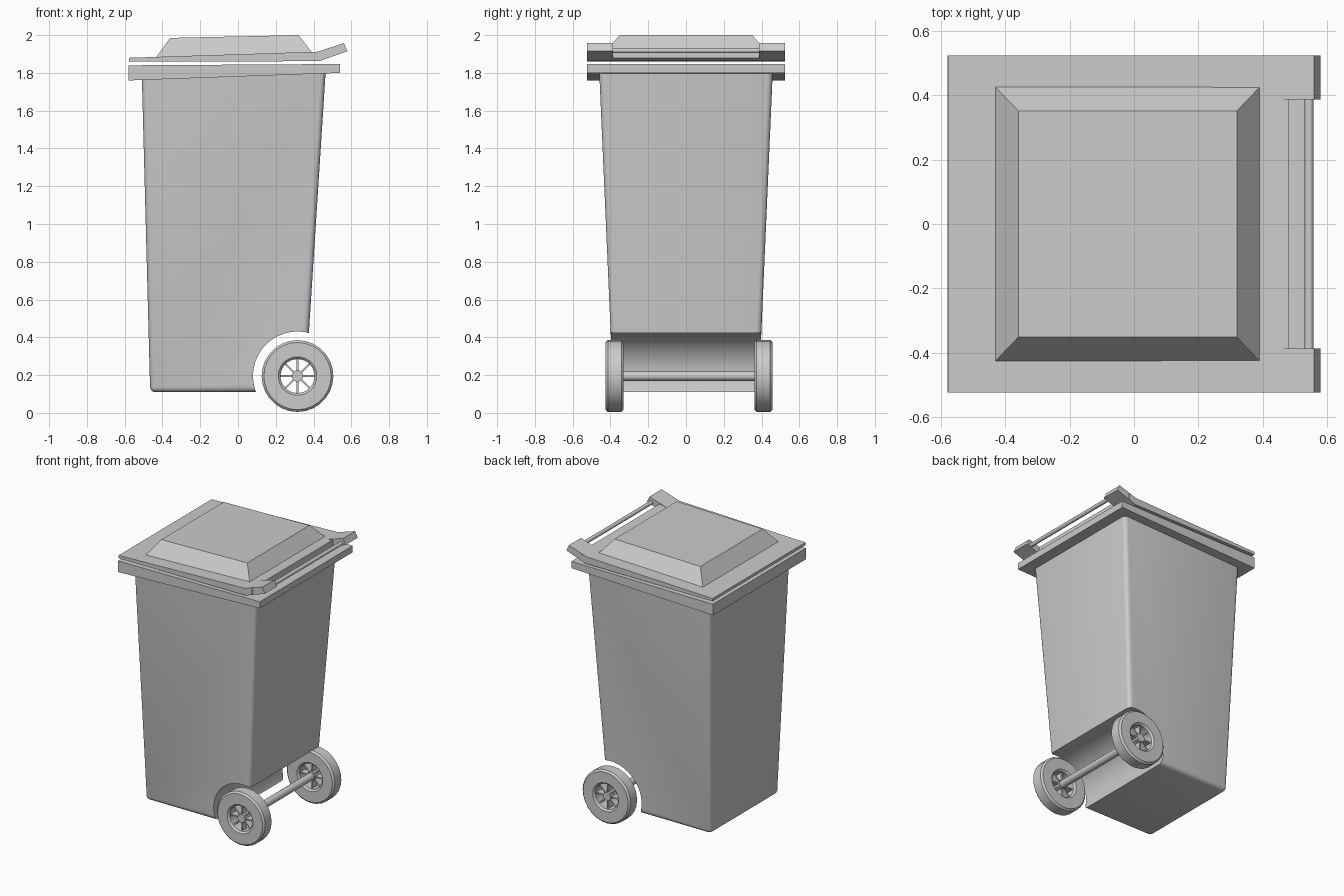
import bpy, bmesh, math
from mathutils import Matrix, Vector

cube = bpy.data.objects.get("Cube")
if cube:
    bpy.data.objects.remove(cube, do_unlink=True)

grey = bpy.data.materials.new("grey plastic")
grey.use_nodes = True
colour = (0.6, 0.6, 0.6, 1)
grey.diffuse_color = colour
grey.node_tree.nodes["Principled BSDF"].inputs["Base Color"].default_value = colour

AXLE = Vector((0.315, 0, 0.195))
ALONG_Y = Matrix.Rotation(math.pi / 2, 4, "X")


def finish(name, bm, smooth=None):
    bmesh.ops.recalc_face_normals(bm, faces=bm.faces)
    mesh = bpy.data.meshes.new(name)
    bm.to_mesh(mesh)
    bm.free()
    mesh.materials.append(grey)
    obj = bpy.data.objects.new(name, mesh)
    bpy.context.collection.objects.link(obj)
    if smooth:
        smooth_edges(obj, smooth)
    return obj


def smooth_edges(obj, degrees):
    bpy.ops.object.select_all(action="DESELECT")
    obj.select_set(True)
    bpy.context.view_layer.objects.active = obj
    bpy.ops.object.shade_smooth_by_angle(angle=math.radians(degrees))


def extrude_profile(name, profile, y0, y1):
    """Side profile in x, z pulled from y0 to y1."""
    bm = bmesh.new()
    face = bm.faces.new([bm.verts.new((x, y0, z)) for x, z in profile])
    out = bmesh.ops.extrude_face_region(bm, geom=[face])
    moved = [v for v in out["geom"] if isinstance(v, bmesh.types.BMVert)]
    bmesh.ops.translate(bm, verts=moved, vec=(0, y1 - y0, 0))
    return finish(name, bm)


def frustum(low, high):
    """Eight-cornered block; each end is (x0, x1, half_y, z at x0, z at x1)."""
    bm = bmesh.new()
    rings = [[bm.verts.new(p) for p in ((x0, -y, za), (x1, -y, zb), (x1, y, zb), (x0, y, za))]
             for x0, x1, y, za, zb in (low, high)]
    bm.faces.new(rings[0])
    bm.faces.new(rings[1])
    for i in range(4):
        j = (i + 1) % 4
        bm.faces.new((rings[0][i], rings[0][j], rings[1][j], rings[1][i]))
    return bm


def rod(name, centre, radius, length, sides=16, smooth=40):
    bm = bmesh.new()
    bmesh.ops.create_cone(bm, cap_ends=True, segments=sides, radius1=radius, radius2=radius,
                          depth=length, matrix=Matrix.Translation(centre) @ ALONG_Y)
    return finish(name, bm, smooth)


# Tapered bin body with rounded edges
bm = frustum((-0.465, 0.355, 0.385, 0.11, 0.11), (-0.51, 0.465, 0.46, 1.82, 1.82))
rounded = [e for e in bm.edges if min(v.co.z for v in e.verts) < 1]
bmesh.ops.bevel(bm, geom=rounded, offset=0.028, segments=4, profile=0.5, affect="EDGES")
body = finish("bin_body", bm)

# Wheel arch cut through the lower back of the body
cutter = rod("arch_cutter", AXLE, 0.236, 1.4, 40)
cutter.hide_render = True
arch = body.modifiers.new("wheel arch", "BOOLEAN")
arch.operation = "DIFFERENCE"
arch.solver = "EXACT"
arch.object = cutter
bpy.context.view_layer.objects.active = body
bpy.ops.object.modifier_apply(modifier=arch.name)
bpy.data.objects.remove(cutter, do_unlink=True)
smooth_edges(body, 30)

# Collar around the mouth, deeper on the hinge-free side
extrude_profile("rim_collar", [(-0.58, 1.76), (0.46, 1.797), (0.54, 1.8),
                               (0.54, 1.847), (-0.58, 1.84)], -0.525, 0.525)

# Lid slab and its raised panel
extrude_profile("lid", [(-0.577, 1.86), (0.43, 1.862), (0.48, 1.88),
                        (0.48, 1.925), (0.42, 1.912), (-0.577, 1.88)], -0.525, 0.525)
finish("lid_panel", frustum((-0.435, 0.395, 0.43, 1.88, 1.905),
                            (-0.36, 0.32, 0.352, 1.985, 2.0)))

# Handle: two upturned arms joined by a bar
for side, label in ((1, "left"), (-1, "right")):
    extrude_profile("handle_arm_" + label, [(0.43, 1.862), (0.58, 1.915),
                    (0.56, 1.957), (0.42, 1.912)], side * 0.387, side * 0.524)
rod("handle_bar", Vector((0.545, 0, 1.918)), 0.014, 0.8, 12)

# Axle
rod("axle", AXLE + Vector((0, 0.016, 0)), 0.026, 0.8)


def wheel(name, y):
    centre = AXLE + Vector((0, y, 0))
    half, outer, inner, edge = 0.048, 0.19, 0.09, 0.012
    section = [(inner, -half + edge), (inner + edge, -half), (outer - edge, -half),
               (outer, -half + edge), (outer, half - edge), (outer - edge, half),
               (inner + edge, half), (inner, half - edge)]
    # Tyre lathed about the axle
    bm = bmesh.new()
    ring = [bm.verts.new(centre + Vector((r, d, 0))) for r, d in section]
    edges = [bm.edges.new((ring[i], ring[i - 1])) for i in range(len(ring))]
    bmesh.ops.spin(bm, geom=ring + edges, cent=centre, axis=(0, 1, 0),
                   angle=math.tau, steps=28, use_merge=True)
    bmesh.ops.remove_doubles(bm, verts=bm.verts, dist=0.0001)
    finish(name + "_tyre", bm, 30)
    # Hub and spokes
    rod(name + "_hub", centre, 0.03, 0.07)
    bm = bmesh.new()
    for i in range(8):
        turn = Matrix.Rotation(i * math.tau / 8, 4, "Y")
        place = Matrix.Translation((0.058, 0, 0)) @ Matrix.Diagonal((0.072, 0.05, 0.009, 1))
        bmesh.ops.create_cube(bm, size=1, matrix=Matrix.Translation(centre) @ turn @ place)
    finish(name + "_spokes", bm)


wheel("left_wheel", 0.41)
wheel("right_wheel", -0.378)
